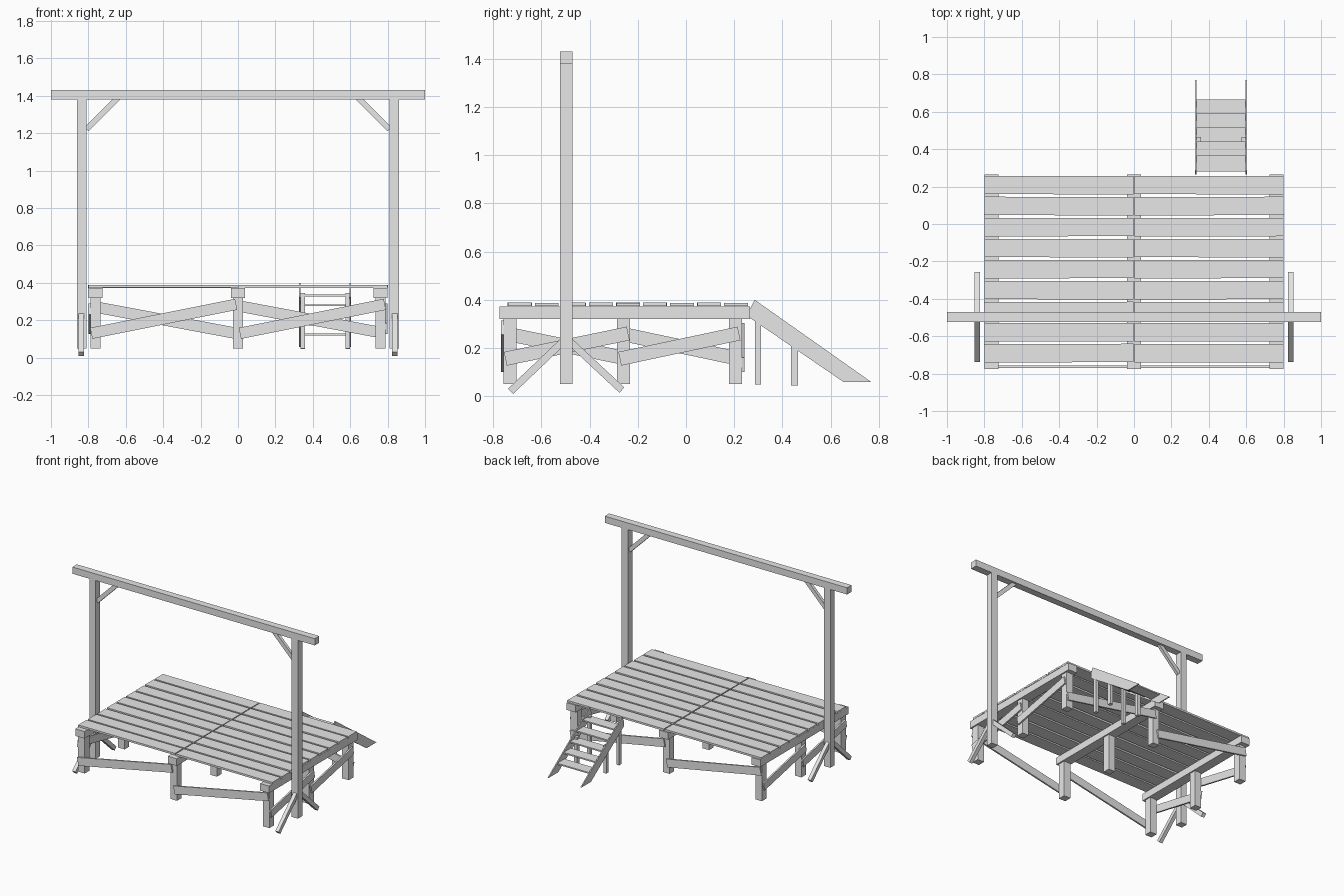
import bpy, bmesh, math, random
from mathutils import Matrix, Vector

random.seed(4)
cube = bpy.data.objects.get("Cube")
if cube:
    bpy.data.objects.remove(cube, do_unlink=True)

wood = bpy.data.materials.new("pale grey wood")
wood.use_nodes = True
wood.diffuse_color = (0.8, 0.8, 0.8, 1)
wood.node_tree.nodes["Principled BSDF"].inputs["Base Color"].default_value = (0.8, 0.8, 0.8, 1)


def finish(name, bm):
    bmesh.ops.recalc_face_normals(bm, faces=bm.faces)
    mesh = bpy.data.meshes.new(name)
    bm.to_mesh(mesh)
    bm.free()
    mesh.materials.append(wood)
    obj = bpy.data.objects.new(name, mesh)
    bpy.context.collection.objects.link(obj)
    return obj


def box(name, center, size, rotation=Matrix()):
    bm = bmesh.new()
    bmesh.ops.create_cube(bm, size=1, matrix=Matrix.Translation(center) @ rotation @ Matrix.Diagonal((*size, 1)))
    return finish(name, bm)


def span(name, x, y, z):
    """Box given by its (low, high) limits on each axis."""
    box(name, [(a + b) / 2 for a, b in (x, y, z)], [b - a for a, b in (x, y, z)])


def strut(name, start, end, width, thickness):
    """Board between two points, lying in the upright plane through them."""
    start, end = Vector(start), Vector(end)
    along = (end - start).normalized()
    side = along.cross(Vector((0, 0, 1))).normalized()
    up = side.cross(along)
    rotation = Matrix((along, side, up)).transposed().to_4x4()
    box(name, (start + end) / 2, ((end - start).length, thickness, width), rotation)


# Floor joists and their legs
for x in (-0.762, 0, 0.762):
    span("joist", (x - 0.037, x + 0.037), (-0.775, 0.265), (0.32, 0.373))
    for y in (-0.73, -0.26, 0.205):
        span("leg", (x - 0.027, x + 0.027), (y - 0.027, y + 0.027), (0.05, 0.32))

# Deck planks in two halves, laid slightly unevenly
for row in range(9):
    y = 0.208 - row * 0.1123
    for side in (-1, 1):
        turn = Matrix.Rotation(random.uniform(-0.004, 0.004), 4, 'Z')
        box("deck_plank", (side * 0.402, y, 0.381 + random.uniform(-0.001, 0.001)),
            (0.797, 0.098, 0.014), turn)

# Braces along the front and back
for x0, x1 in ((-0.785, -0.01), (0.01, 0.785)):
    strut("front_brace", (x0, -0.763, 0.13), (x1, -0.763, 0.285), 0.06, 0.012)
    strut("back_brace", (x0, 0.237, 0.275), (x1, 0.237, 0.13), 0.06, 0.012)

# Braces along the two ends
for y0, y1 in ((-0.75, -0.24), (-0.275, 0.22)):
    strut("left_brace", (0.794, y0, 0.155), (0.794, y1, 0.26), 0.058, 0.012)
    strut("right_brace", (-0.794, y0, 0.26), (-0.794, y1, 0.155), 0.058, 0.012)

# Tall frame with corner braces and splayed feet
span("crossbar", (-1, 1), (-0.523, -0.471), (1.38, 1.43))
for side in (-1, 1):
    box("post", (side * 0.835, -0.497, 0.715), (0.052, 0.052, 1.33))
    strut("corner_brace", (side * 0.81, -0.497, 1.22), (side * 0.64, -0.497, 1.39), 0.03, 0.022)
    for y, z in ((-0.728, 0.02), (-0.266, 0.025)):
        strut("foot_strut", (side * 0.838, -0.497, 0.24), (side * 0.838, y, z), 0.03, 0.027)

# Stair stringers cut from a side profile
profile = [(0.285, 0.4), (0.77, 0.058), (0.655, 0.058), (0.265, 0.325), (0.265, 0.36)]
for x in (0.33, 0.6):
    bm = bmesh.new()
    face = bm.faces.new([bm.verts.new((x - 0.004, y, z)) for y, z in profile])
    new = bmesh.ops.extrude_face_region(bm, geom=[face])["geom"]
    bmesh.ops.translate(bm, vec=(0.008, 0, 0), verts=[v for v in new if isinstance(v, bmesh.types.BMVert)])
    finish("stair_stringer", bm)

# Stair treads and supports
for step in range(5):
    box("stair_tread", (0.465, 0.323 + step * 0.075, 0.332 - step * 0.052), (0.266, 0.085, 0.01))
for x in (0.345, 0.586):
    span("stair_support", (x - 0.012, x + 0.012), (0.287, 0.312), (0.048, 0.345))
    span("stair_support", (x - 0.012, x + 0.012), (0.436, 0.464), (0.045, 0.25))
